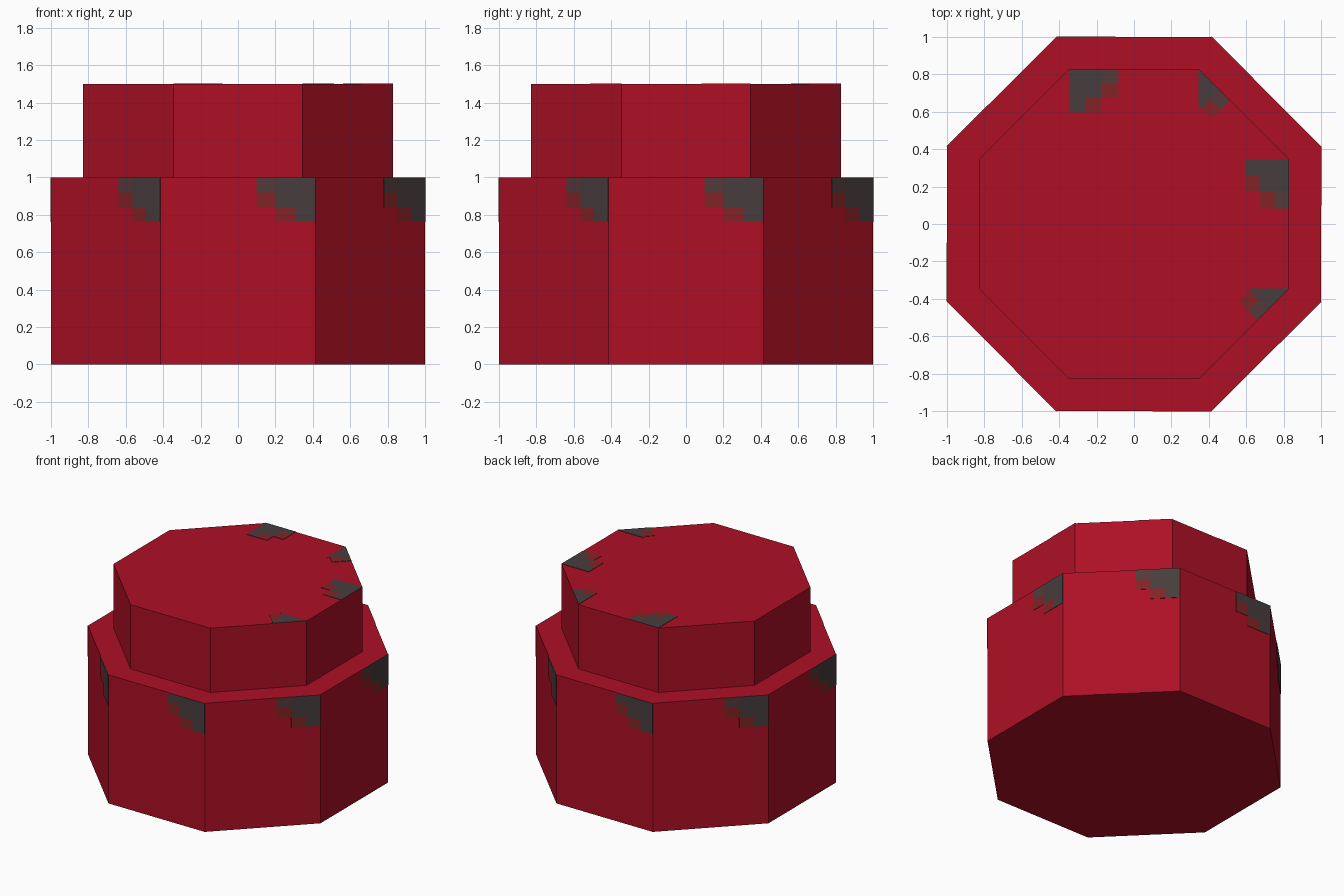
import bpy, bmesh, math
from mathutils import Vector

cube = bpy.data.objects.get("Cube")
if cube:
    bpy.data.objects.remove(cube, do_unlink=True)

SIDES = 8
STEP = 2 * math.pi / SIDES
HALF = math.tan(STEP / 2)          # half side length for apothem 1
LOWER, UPPER = 1.0, 0.83           # apothems
SHOULDER, TOP = 1.0, 1.5           # heights


def material(name, rgb):
    m = bpy.data.materials.new(name)
    m.use_nodes = True
    m.diffuse_color = (*rgb, 1)
    m.node_tree.nodes["Principled BSDF"].inputs["Base Color"].default_value = (*rgb, 1)
    return m


RED = material("deep red", (0.42, 0.005, 0.019))
MARKS = [material("charcoal", (0.062, 0.046, 0.047)),
         material("worn charcoal", (0.085, 0.042, 0.042)),
         material("rust red", (0.225, 0.017, 0.018))]

# Stepped chip pattern: column, row, colour, counted from the corner
CELLS = [(0, 0, 0), (1, 0, 0), (2, 0, 1),
         (0, 1, 0), (1, 1, 0), (2, 1, 2),
         (0, 2, 0), (1, 2, 2)]


def finish(bm, name, mats):
    me = bpy.data.meshes.new(name)
    bm.to_mesh(me)
    bm.free()
    for m in mats:
        me.materials.append(m)
    ob = bpy.data.objects.new(name, me)
    bpy.context.collection.objects.link(ob)
    return ob


def direction(a):
    return Vector((math.cos(a), math.sin(a), 0))


def chip(name, corner, u, v, du, dv, clip=None):
    """Thin stepped plate running from a corner along u and v."""
    bm = bmesh.new()
    normal = u.cross(v)
    for c, r, colour in CELLS:
        quad = [(c, r), (c + 1, r), (c + 1, r + 1), (c, r + 1)]
        f = bm.faces.new([bm.verts.new(corner + u * (i * du) + v * (j * dv)) for i, j in quad])
        f.material_index = colour
    bmesh.ops.remove_doubles(bm, verts=bm.verts, dist=1e-4)
    if clip:
        bmesh.ops.bisect_plane(bm, geom=bm.verts[:] + bm.edges[:] + bm.faces[:],
                               plane_co=corner, plane_no=clip, clear_inner=True)
    # Outward is up on the cap, radial on the walls
    outward = Vector((0, 0, 1)) if abs(normal.z) > 0.5 else Vector((corner.x, corner.y, 0))
    if normal.dot(outward) < 0:
        bmesh.ops.reverse_faces(bm, faces=bm.faces[:])
    ob = finish(bm, name, MARKS)
    mod = ob.modifiers.new("thickness", 'SOLIDIFY')
    mod.thickness = 0.003
    mod.offset = 1


# Octagonal body: wide drum, shoulder ledge, narrower cap
bm = bmesh.new()
rings = []
for apothem, z in [(LOWER, 0), (LOWER, SHOULDER), (UPPER, SHOULDER), (UPPER, TOP)]:
    r = apothem / math.cos(STEP / 2)
    rings.append([bm.verts.new(direction((i + 0.5) * STEP) * r + Vector((0, 0, z)))
                  for i in range(SIDES)])
for a, b in zip(rings, rings[1:]):
    for i in range(SIDES):
        j = (i + 1) % SIDES
        bm.faces.new((a[i], a[j], b[j], b[i]))
bm.faces.new(rings[0][::-1])
bm.faces.new(rings[-1])
finish(bm, "stepped_body", [RED])

# One chip in the upper right corner of every drum wall
for i in range(SIDES):
    n = direction(i * STEP)
    t = direction(i * STEP + math.pi / 2)
    corner = n * LOWER + t * LOWER * HALF + Vector((0, 0, SHOULDER))
    chip(f"wall_chip_{i + 1}", corner, -t, Vector((0, 0, -1)), 0.105, 0.08)

# Four chips along the cap rim: square at straight sides, clipped at diagonals
for k, i in enumerate([2, 1, 0, -1]):
    n = direction(i * STEP)
    t = direction(i * STEP - math.pi / 2)
    corner = n * UPPER - t * UPPER * HALF + Vector((0, 0, TOP))
    if i % 2:
        chip(f"cap_chip_{k + 1}", corner, t, -n, 0.08, 0.07, clip=t - n * -1)
    else:
        chip(f"cap_chip_{k + 1}", corner, t, -n, 0.087, 0.078)
